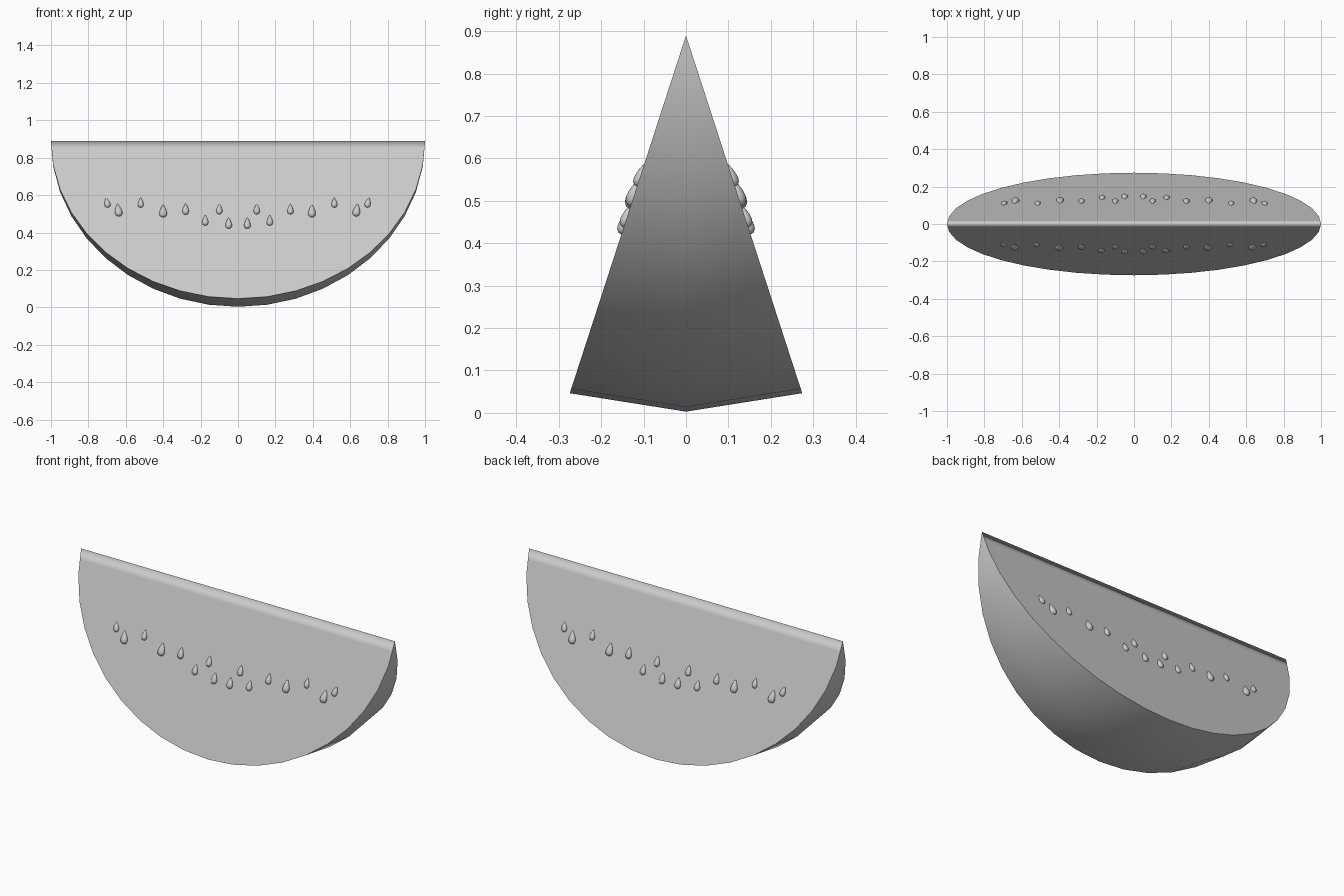
import bpy, bmesh, math
from mathutils import Matrix, Vector

if "Cube" in bpy.data.objects:
    bpy.data.objects.remove(bpy.data.objects["Cube"])

TOP, R, HALF = 0.89, 0.887, math.radians(18)


def add_object(name, bm):
    bmesh.ops.recalc_face_normals(bm, faces=bm.faces)
    mesh = bpy.data.meshes.new(name)
    bm.to_mesh(mesh)
    bm.free()
    mesh.polygons.foreach_set("use_smooth", [True] * len(mesh.polygons))
    obj = bpy.data.objects.new(name, mesh)
    bpy.context.collection.objects.link(obj)
    return obj


# Wedge: half-ellipse profile swept through 36 degrees in two steps
bm = bmesh.new()
profile = [(math.cos(math.radians(9 * i)), R * math.sin(math.radians(9 * i))) for i in range(1, 20)]
profile = [(0.995, 0.06)] + profile + [(-0.995, 0.06)]
rings = [[bm.verts.new((x, r * math.sin(a), TOP - r * math.cos(a))) for a in (-HALF, 0, HALF)]
         for x, r in profile]
right_tip, left_tip = bm.verts.new((1, 0, TOP)), bm.verts.new((-1, 0, TOP))
for j in (0, 1):
    for a, b in zip(rings, rings[1:]):
        bm.faces.new((a[j], b[j], b[j + 1], a[j + 1]))
    bm.faces.new((right_tip, rings[0][j], rings[0][j + 1]))
    bm.faces.new((left_tip, rings[-1][j], rings[-1][j + 1]))
# Flat cut faces, with a narrow strip under the ridge for its soft shading
for j in (0, 2):
    side = [ring[j] for ring in rings]
    bm.faces.new(side)
    bm.faces.new((right_tip, left_tip, side[-1], side[0]))
    loop = [right_tip] + side + [left_tip]
    for a, b in zip(loop, loop[1:]):
        bm.edges.get((a, b)).smooth = False
add_object("melon_wedge", bm)

# Seeds: (x, z, scale, tilt in degrees) on the front face
seeds = [(-0.70, 0.56, 0.9, -12), (-0.64, 0.52, 1.15, -8), (-0.52, 0.56, 0.9, 0), (-0.40, 0.515, 1.15, 0),
         (-0.28, 0.525, 1, 0), (-0.175, 0.465, 0.95, 0), (-0.10, 0.525, 0.95, 0), (-0.05, 0.45, 1, 0),
         (0.05, 0.45, 1, 0), (0.10, 0.525, 0.95, 0), (0.17, 0.465, 0.95, 0), (0.28, 0.525, 0.95, 0),
         (0.395, 0.515, 1.15, 0), (0.515, 0.56, 0.9, 0), (0.635, 0.52, 1.15, 8), (0.695, 0.56, 0.9, 12)]


def add_teardrop(bm, matrix):
    made = bmesh.ops.create_uvsphere(bm, u_segments=12, v_segments=8, radius=1)["verts"]
    for v in made:
        taper = 0.82 - 0.5 * v.co.z
        v.co = matrix @ Vector((v.co.x * taper * 0.019, v.co.y * taper * 0.016, v.co.z * 0.031))


for name, turn in (("front_seeds", 0), ("back_seeds", math.pi)):
    bm = bmesh.new()
    for x, z, s, tilt in seeds:
        y = -(TOP - z) * math.tan(HALF)
        add_teardrop(bm, Matrix.Rotation(turn, 4, 'Z') @ Matrix.Translation((x, y, z))
                     @ Matrix.Rotation(-HALF, 4, 'X') @ Matrix.Rotation(math.radians(tilt), 4, 'Y')
                     @ Matrix.Scale(s, 4))
    add_object(name, bm)
